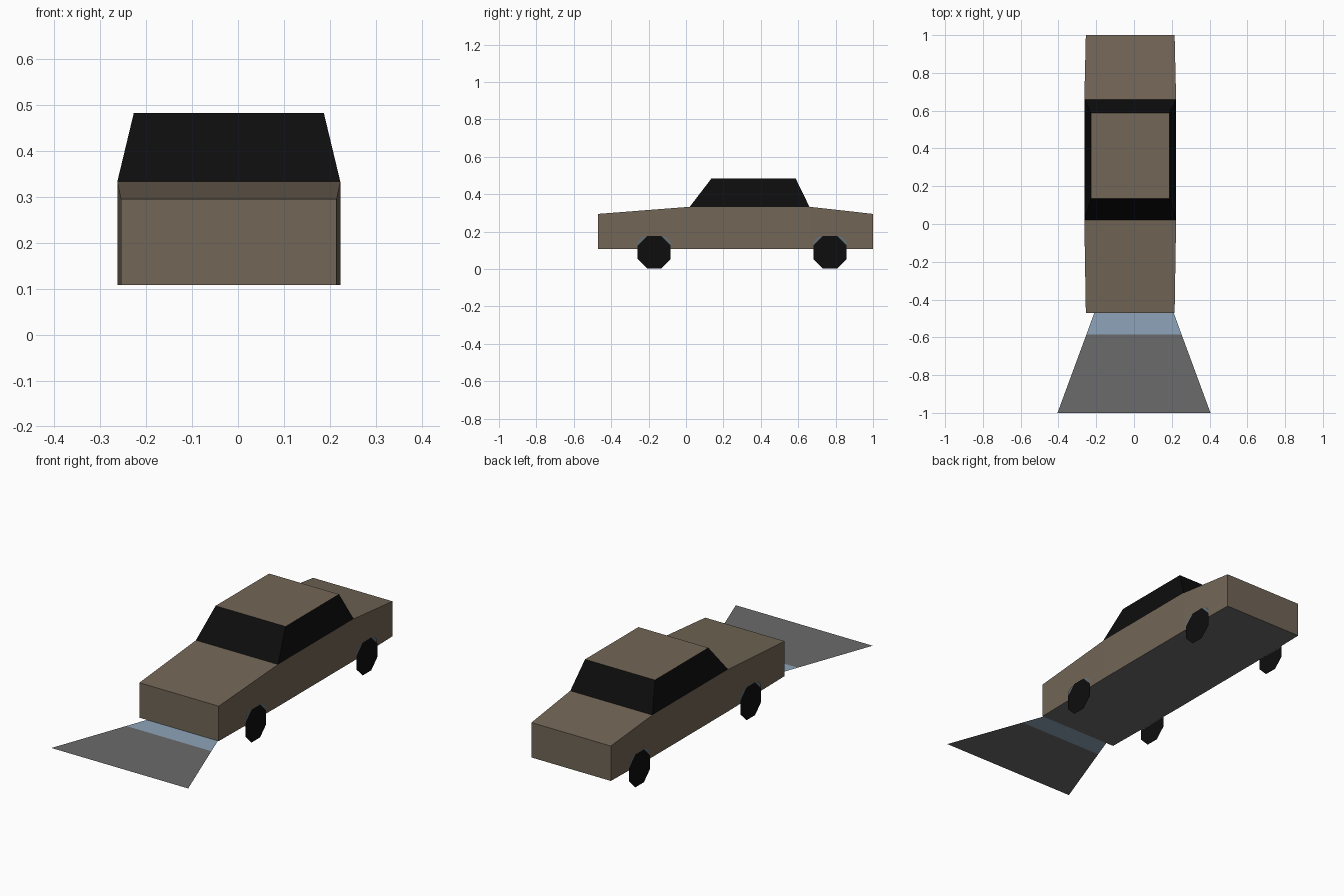
import bpy, math

if "Cube" in bpy.data.objects:
    bpy.data.objects.remove(bpy.data.objects["Cube"])

CX = -0.02      # the car sits slightly off centre
FLOOR = 0.108   # height of the car floor


def material(name, rgb):
    m = bpy.data.materials.new(name)
    m.diffuse_color = (*rgb, 1)
    m.use_nodes = True
    m.node_tree.nodes["Principled BSDF"].inputs["Base Color"].default_value = m.diffuse_color
    return m


BROWN = material("brown_paint", (0.168, 0.132, 0.094))
BLACK = material("black", (0.004, 0.004, 0.004))
GREY = material("grey", (0.147, 0.147, 0.147))
BLUE = material("pale_blue", (0.27, 0.37, 0.48))
ARCH = material("slate_grey", (0.13, 0.16, 0.18))


def build(name, verts, faces, mats, rule=lambda p: 0):
    me = bpy.data.meshes.new(name)
    me.from_pydata(verts, [], faces)
    for m in mats:
        me.materials.append(m)
    me.update()
    for p in me.polygons:
        p.material_index = rule(p)
    ob = bpy.data.objects.new(name, me)
    bpy.context.collection.objects.link(ob)
    return ob


def loft(name, rings, mats, rule):
    """Join four-sided rings with quads and cap both ends."""
    verts = [v for r in rings for v in r]
    faces = [(0, 1, 2, 3), tuple(len(verts) - i for i in (1, 2, 3, 4))]
    for k in range(len(rings) - 1):
        for i in range(4):
            j = (i + 1) % 4
            faces.append((4*k + j, 4*k + i, 4*k + 4 + i, 4*k + 4 + j))
    return build(name, verts, faces, mats, rule)


# Body: cross-sections from nose to tail, with a grey floor
sections = [(-0.47, 0.235, 0.295), (0.02, 0.243, 0.333),
            (0.66, 0.243, 0.333), (1.0, 0.235, 0.295)]
loft("body",
     [[(CX - w, y, FLOOR), (CX + w, y, FLOOR), (CX + w, y, top), (CX - w, y, top)]
      for y, w, top in sections],
     [BROWN, GREY], lambda p: int(p.normal.z < -0.9))

# Cabin: black glass all round with a painted roof
def cabin_ring(w, y0, y1, z):
    return [(CX - w, y0, z), (CX - w, y1, z), (CX + w, y1, z), (CX + w, y0, z)]


loft("cabin", [cabin_ring(0.243, 0.02, 0.66, 0.333),
               cabin_ring(0.207, 0.135, 0.587, 0.483)],
     [BLACK, BROWN], lambda p: int(p.normal.z > 0.9))

# Wheels: flat octagons, each over a thin arch plate
R = 0.088 / math.cos(math.pi / 8)
octagon = [(R * math.cos(math.pi * (i + 0.5) / 4),
            R * math.sin(math.pi * (i + 0.5) / 4) + 0.09) for i in range(8)]
half_arch = [(0.088, FLOOR), (0.088, 0.148), (0.066, 0.17), (0.036, 0.178)]
arch = half_arch + [(-a, z) for a, z in reversed(half_arch)]


def side_plate(name, outline, side, offset, y, mat):
    pts = [(CX + side * offset, y + a, z) for a, z in outline]
    build(name, pts if side > 0 else pts[::-1], [tuple(range(len(pts)))], [mat])


for end, y in (("front", -0.17), ("rear", 0.77)):
    for label, side in (("left", -1), ("right", 1)):
        side_plate(f"{end}_{label}_wheel", octagon, side, 0.2445, y, BLACK)
        side_plate(f"{end}_{label}_arch", arch, side, 0.2432, y, ARCH)

# Flat flared plate ahead of the nose: blue strip, then grey
rows = [(-0.47, 0.21), (-0.585, 0.252), (-1.0, 0.405)]
build("front_plate",
      [(s * w, y, FLOOR) for y, w in rows for s in (-1, 1)],
      [(0, 2, 3, 1), (2, 4, 5, 3)], [BLUE, GREY], lambda p: p.index)
